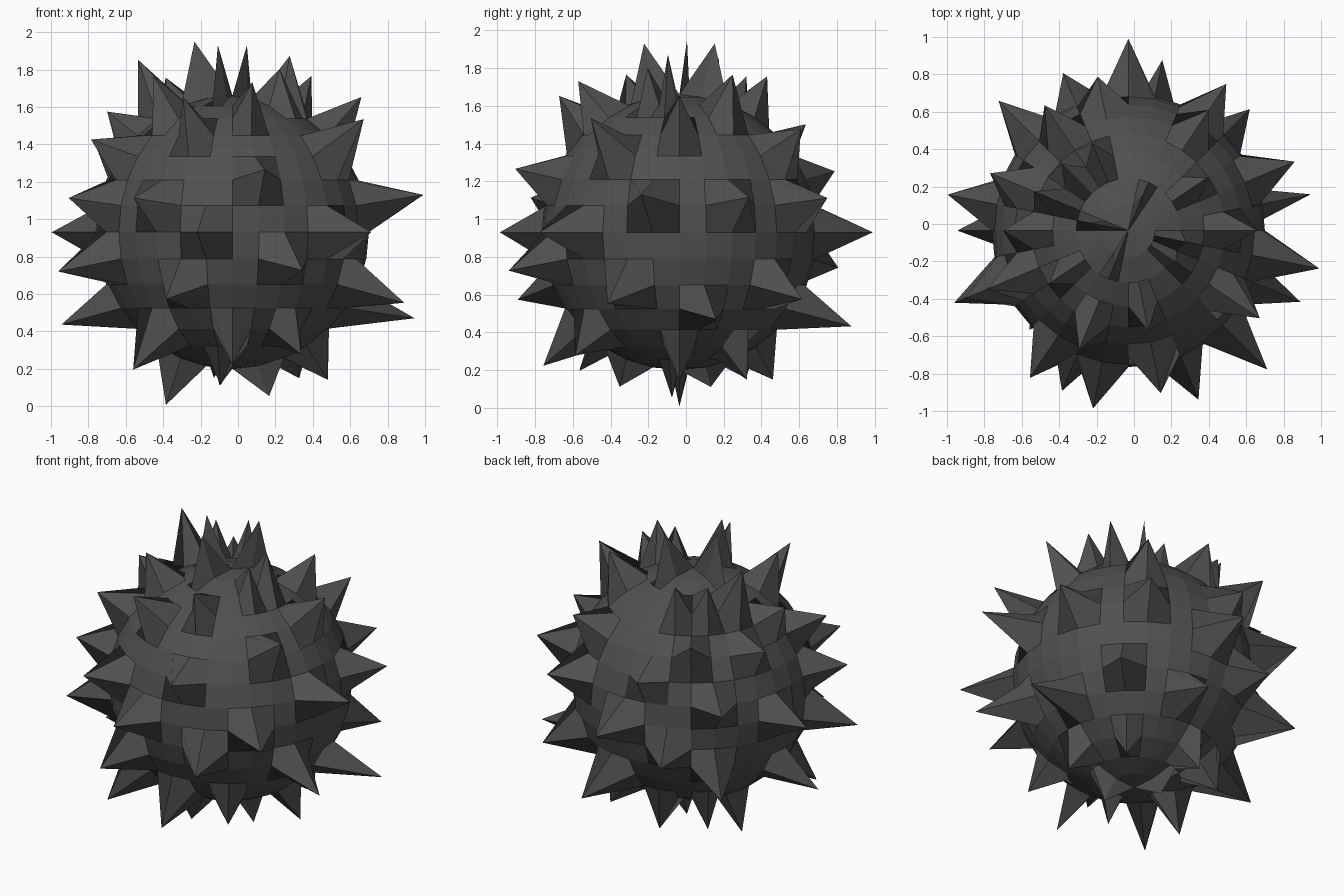
import bpy, bmesh, math
from mathutils import Vector

if "Cube" in bpy.data.objects:
    bpy.data.objects.remove(bpy.data.objects["Cube"])

R = 0.73
CENTRE = Vector((-0.03, -0.035, 0.93))
STEP = math.pi / 16          # both segment and ring spacing

# (ring, spike elevation in degrees, {segment: spike length})
SPIKES = [
    (7, 78, {6: .29, 15: .31, 22: .29}),
    (6, 83, {31: .27, 29: .20}),
    (5, 66, {14: .345, 3: .25, 19: .25, 12: .24, 10: .24}),
    (5, 54, {25: .24}),
    (4, 50, {0: .27, 22: .27}),
    (4, 40, {16: .20}),
    (3, 40, {29: .31, 11: .26, 5: .22}),
    (3, 23, {14: .21, 18: .23}),
    (2, 15, {25: .22, 9: .17}),
    (1, 10, {31: .33, 2: .25, 18: .235, 21: .235, 5: .23, 12: .27}),
    (0, 0, {8: .295, 15: .255, 23: .24, 28: .32}),
    (-1, -13, {18: .30, 26: .27, 10: .20}),
    (-2, -17, {30: .335, 22: .265, 4: .255, 12: .31}),
    (-3, -16, {7: .335, 16: .32}),
    (-3, -8, {1: .39}),
    (-4, -43, {24: .28, 20: .32, 27: .20}),
    (-5, -60, {0: .21, 4: .20, 9: .20, 12: .19}),
    (-6, -73, {16: .26, 23: .15}),
    (-7, -70, {31: .17, 10: .11}),
]


def direction(az, el):
    return Vector((math.cos(el) * math.cos(az), math.cos(el) * math.sin(az), math.sin(el)))


# round body
bm = bmesh.new()
bmesh.ops.create_uvsphere(bm, u_segments=32, v_segments=16, radius=R)
rest = [(v, v.co.copy()) for v in bm.verts]

# spikes: single sphere vertices pulled outwards
for ring, elev, row in SPIKES:
    for seg, length in row.items():
        base = direction(seg * STEP, ring * STEP) * R
        vert, co = min(rest, key=lambda p: (p[1] - base).length_squared)
        vert.co = co + direction(seg * STEP, math.radians(elev)) * length

bmesh.ops.translate(bm, verts=bm.verts, vec=CENTRE)
mesh = bpy.data.meshes.new("spiked_ball")
bm.to_mesh(mesh)
bm.free()

# dark grey surface
mat = bpy.data.materials.new("dark grey")
mat.diffuse_color = (0.08, 0.08, 0.08, 1)
mat.use_nodes = True
mat.node_tree.nodes["Principled BSDF"].inputs["Base Color"].default_value = mat.diffuse_color
mesh.materials.append(mat)
obj = bpy.data.objects.new("spiked_ball", mesh)
bpy.context.collection.objects.link(obj)
